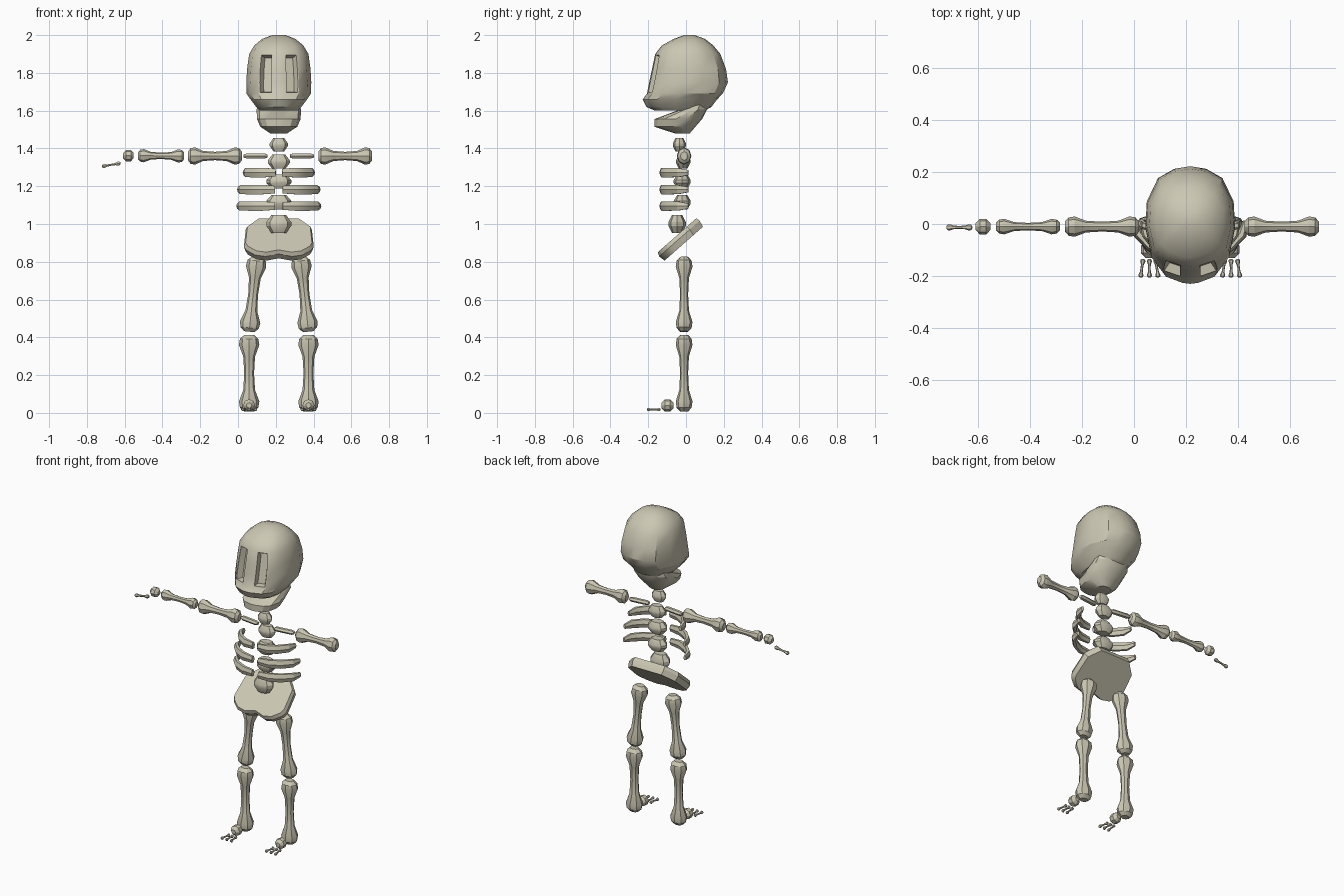
import bpy, bmesh, math
from mathutils import Vector

cube = bpy.data.objects.get("Cube")
if cube:
    bpy.data.objects.remove(cube, do_unlink=True)

CX = 0.216  # body centre line

mat = bpy.data.materials.new("bone ivory")
mat.use_nodes = True
col = (0.60, 0.57, 0.45, 1)
mat.diffuse_color = col
bsdf = mat.node_tree.nodes["Principled BSDF"]
bsdf.inputs["Base Color"].default_value = col
bsdf.inputs["Roughness"].default_value = 0.8


def finish(name, bm, angle=30):
    bmesh.ops.recalc_face_normals(bm, faces=bm.faces[:])
    me = bpy.data.meshes.new(name)
    bm.to_mesh(me)
    bm.free()
    me.materials.append(mat)
    ob = bpy.data.objects.new(name, me)
    bpy.context.collection.objects.link(ob)
    bpy.ops.object.select_all(action="DESELECT")
    ob.select_set(True)
    bpy.context.view_layer.objects.active = ob
    bpy.ops.object.shade_smooth_by_angle(angle=math.radians(angle))
    return ob


def loft(rings):
    """Skin a list of equal-length point rings and cap both ends."""
    bm = bmesh.new()
    loops = [[bm.verts.new(p) for p in r] for r in rings]
    n = len(loops[0])
    for a, b in zip(loops, loops[1:]):
        for i in range(n):
            j = (i + 1) % n
            bm.faces.new((a[i], a[j], b[j], b[i]))
    bm.faces.new(loops[0])
    bm.faces.new(loops[-1])
    return bm


def turned(name, p0, p1, radius, profile, squash=1.0, sides=8):
    """Faceted turned shape between two points; squash flattens it sideways."""
    p0, p1 = Vector(p0), Vector(p1)
    d = (p1 - p0).normalized()
    u = Vector((0, 1, 0)) if abs(d.y) < 0.7 else Vector((1, 0, 0))
    v = d.cross(u).normalized()
    u = v.cross(d)
    rings = []
    for t, k in profile:
        c = p0.lerp(p1, t)
        rings.append([c + radius * k * (u * squash * math.cos(a) + v * math.sin(a))
                      for a in (2 * math.pi * i / sides for i in range(sides))])
    return finish(name, loft(rings))


BONE = [(0, .5), (.05, .9), (.13, 1), (.28, .58), (.5, .48), (.72, .58),
        (.87, 1), (.95, .9), (1, .5)]
BALL = [(0, .45), (.28, 1), (.72, 1), (1, .45)]
BARREL = [(0, .6), (.4, 1), (.6, 1), (1, .6)]
ROD = [(0, .7), (.1, 1), (.9, 1), (1, .7)]

# Head: half outline from front to back, mirrored into closed rings
HALF = [(0, -1), (.2, -.98), (.62, -.86), (.88, -.6), (1, -.1), (.97, .35),
        (.72, .78), (.36, .95), (0, 1)]
OUTLINE = HALF + [(-x, y) for x, y in HALF[-2:0:-1]]


def head_ring(z, hx, yf, yb):
    m, h = (yf + yb) / 2, (yb - yf) / 2
    return [(CX + x * hx, m + y * h, z) for x, y in OUTLINE]


skull = loft([head_ring(*r) for r in (
    (1.60, .10, -.165, .10), (1.62, .12, -.21, .135), (1.66, .15, -.23, .165),
    (1.69, .17, -.207, .195), (1.75, .172, -.195, .222), (1.82, .168, -.18, .212),
    (1.90, .157, -.163, .182), (1.945, .13, -.128, .145),
    (1.98, .088, -.065, .10), (2.0, .035, -.01, .045))])
# Tall sunken eye sockets
for side in (-1, 1):
    skull.faces.ensure_lookup_table()
    eye = []
    for f in skull.faces:
        c = f.calc_center_median()
        if 1.69 < c.z < 1.90 and c.y < -.12 and .04 < (c.x - CX) * side < .095:
            eye.append(f)
    bmesh.ops.recalc_face_normals(skull, faces=skull.faces[:])
    bmesh.ops.inset_region(skull, faces=eye, thickness=.006, use_even_offset=True)
    bmesh.ops.inset_region(skull, faces=eye, thickness=.010, depth=-.035,
                           use_even_offset=True)
finish("skull", skull)

finish("jaw", loft([head_ring(*r) for r in (
    (1.48, .045, -.06, .02), (1.515, .098, -.168, .05), (1.555, .115, -.168, .085),
    (1.605, .118, -.035, .11), (1.66, .10, .0, .12))]))

# Spine: z, y, half height, half width, depth ratio
for i, (z, y, h, w, q) in enumerate((
        (1.42, -.035, .035, .048, .72), (1.33, -.015, .037, .058, .65),
        (1.225, -.02, .038, .066, .68), (1.115, -.02, .038, .066, .68),
        (1.0, -.047, .047, .066, .70))):
    turned(f"vertebra_{i + 1}", (CX, y, z - h), (CX, y, z + h), w, BARREL, q)

# Ribs: a flattened hexagonal section swept from the breast round to the side
RIB = [(.02, -.128, .8), (.09, -.122, 1), (.15, -.09, 1), (.198, -.04, .95), (.212, .012, .55)]
SECTION = [(-.5, -1), (.5, -1), (1, 0), (.5, 1), (-.5, 1), (-1, 0)]
for row, (z, k) in enumerate(((1.272, .86), (1.182, 1.0), (1.095, 1.02))):
    for side, label in ((1, "left"), (-1, "right")):
        pts = [Vector((CX + side * x * k, y, z)) for x, y, s in RIB]
        rings = []
        for i, p in enumerate(pts):
            t = (pts[min(i + 1, len(pts) - 1)] - pts[max(i - 1, 0)]).normalized()
            n = t.cross(Vector((0, 0, 1)))
            s = RIB[i][2]
            rings.append([p + n * a * .017 * s + Vector((0, 0, b * .025 * s))
                          for a, b in SECTION])
        finish(f"rib_{row + 1}_{label}", loft(rings))

# Collar bones
for side, label in ((1, "left"), (-1, "right")):
    turned(f"collar_bone_{label}", (CX + side * .06, -.02, 1.36),
           (CX + side * .185, -.005, 1.36), .014, ROD, 1.2, 6)

# Pelvis: sloping slab, upper face facing forward and up
HALF_PELVIS = [(0, .05), (.07, -.02), (.125, .02), (.172, .16), (.185, .26),
               (.175, .75), (.11, 1)]
plan = HALF_PELVIS + [(-x, v) for x, v in HALF_PELVIS[:0:-1]]


def pelvis_ring(k, dy, dz):
    return [(CX + x * k, -.15 + dy + .5 * .21 + (v - .5) * .21 * k,
             .85 + dz + .5 * .185 + (v - .5) * .185 * k) for x, v in plan]


finish("pelvis", loft([pelvis_ring(.95, 0, 0), pelvis_ring(1.0, .012, -.018),
                       pelvis_ring(.95, .035, -.045)]))

# Arms
Y = -.01
turned("upper_arm_left", (.425, Y, 1.36), (.71, Y, 1.36), .046, BONE, .85)
turned("upper_arm_right", (.02, Y, 1.36), (-.265, Y, 1.36), .046, BONE, .85)
turned("forearm_right", (-.285, Y, 1.36), (-.53, Y, 1.362), .035, BONE, .85)
turned("wrist_right", (-.552, Y, 1.362), (-.608, Y, 1.362), .030, BALL)
turned("finger_right", (-.622, -.013, 1.322), (-.72, -.013, 1.305), .012, BONE, 1, 6)

# Legs and feet
for side, label in ((1, "left"), (-1, "right")):
    knee = CX + side * .157
    turned(f"thigh_{label}", (CX + side * .115, Y, .825), (knee, Y, .43), .054, BONE, .82)
    turned(f"shin_{label}", (knee, Y, .412), (knee, Y, .008), .054, BONE, .82)
    turned(f"ankle_{label}", (knee, -.066, .04), (knee, -.13, .04), .032, BALL)
    for i in (-1, 0, 1):
        turned(f"toe_{label}_{i + 2}", (knee + i * .024, -.135, .018),
               (knee + i * .034, -.205, .018), .010, BONE, 1, 6)
